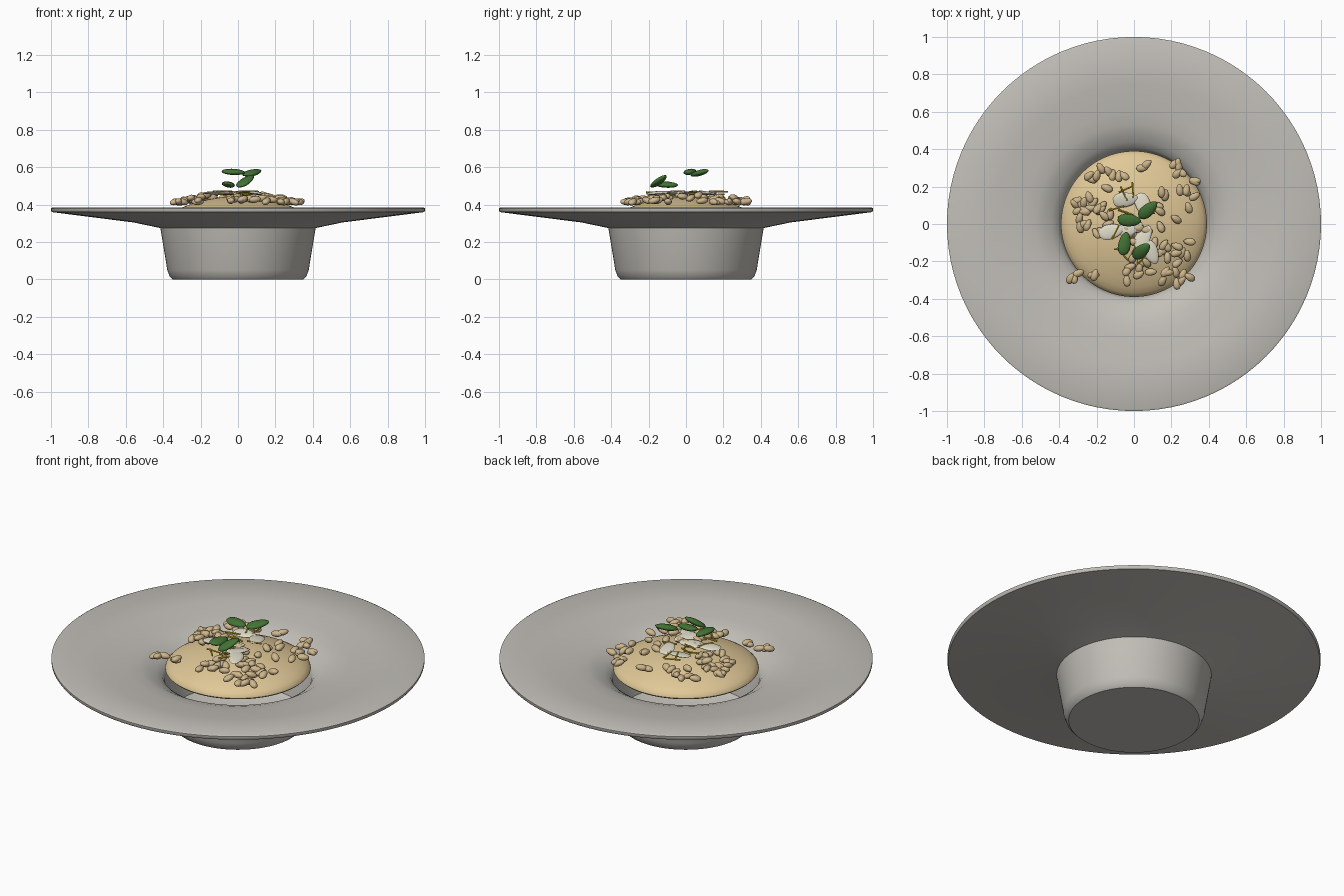
import bpy, bmesh, math, random
from mathutils import Matrix, Vector, Euler

random.seed(7)
cube = bpy.data.objects.get("Cube")
if cube:
    bpy.data.objects.remove(cube)


def material(name, *rgb):
    mat = bpy.data.materials.new(name)
    mat.use_nodes = True
    mat.diffuse_color = (*rgb, 1)
    mat.node_tree.nodes["Principled BSDF"].inputs["Base Color"].default_value = (*rgb, 1)
    return mat


stone = material("warm_grey", .54, .52, .48)
cream = material("custard_cream", .75, .58, .31)
grain_tan = material("toasted_tan", .62, .47, .26)
ivory = material("ivory", .74, .71, .58)
green = material("leaf_green", .055, .17, .035)
yellow = material("saffron_yellow", .72, .5, .02)


def finish(name, bm, mat, angle=40):
    mesh = bpy.data.meshes.new(name)
    bmesh.ops.recalc_face_normals(bm, faces=bm.faces)
    bm.to_mesh(mesh)
    bm.free()
    mesh.materials.append(mat)
    obj = bpy.data.objects.new(name, mesh)
    bpy.context.collection.objects.link(obj)
    bpy.ops.object.select_all(action="DESELECT")
    obj.select_set(True)
    bpy.context.view_layer.objects.active = obj
    bpy.ops.object.shade_smooth_by_angle(angle=math.radians(angle))
    return obj


def lathe(name, profile, mat):
    """Spin a radius/height profile around z."""
    bm = bmesh.new()
    verts = [bm.verts.new((r, 0, z)) for r, z in profile]
    edges = [bm.edges.new(pair) for pair in zip(verts, verts[1:])]
    bmesh.ops.spin(bm, geom=verts + edges, cent=(0, 0, 0), axis=(0, 0, 1),
                   angle=math.tau, steps=96, use_duplicate=False)
    bmesh.ops.remove_doubles(bm, verts=bm.verts, dist=0.0005)
    return finish(name, bm, mat)


def placed(spot, size, turn):
    return Matrix.LocRotScale(Vector(spot), Euler(turn), Vector(size))


def add_pod(bm, spot, size, turn, taper=0.0):
    """Ellipsoid whose +x end can be narrowed."""
    new = bmesh.ops.create_uvsphere(bm, u_segments=14, v_segments=8, radius=1)["verts"]
    for v in new:
        v.co.y *= 1 - taper * v.co.x
    bmesh.ops.transform(bm, matrix=placed(spot, size, turn), verts=new)


# Wide-rimmed bowl with a deep hollow well
lathe("bowl", [
    (0, 0), (.35, 0), (.365, .015), (.378, .05), (.415, .275), (.56, .305),
    (.995, .36), (1, .368), (1, .38), (.99, .385), (.75, .368), (.6, .352),
    (.53, .341), (.48, .325), (.44, .302), (.405, .28), (.392, .255),
    (.355, .05), (.33, .03), (0, .03)], stone)

# Domed custard filling
lathe("custard", [
    (0, .443), (.08, .44), (.16, .428), (.24, .407), (.3, .385), (.34, .368),
    (.37, .35), (.387, .333), (.39, .322), (.383, .314), (.36, .31), (0, .31)], cream)

# Toasted grains: each patch is centre, half extent and count
patches = [(-.21, .12, .11, .18, 28), (-.02, .28, .1, .04, 5),
           (.22, .18, .11, .16, 17), (.09, -.16, .14, .15, 24),
           (.23, -.2, .07, .12, 14), (-.27, -.29, .07, .04, 5)]
bm = bmesh.new()
for cx, cy, wide, deep, count in patches:
    for _ in range(count):
        x = cx + random.uniform(-wide, wide)
        y = cy + random.uniform(-deep, deep)
        z = .452 - .3 * (x * x + y * y) + random.uniform(-.008, .008)
        add_pod(bm, (x, y, max(z, .415)), (.033, .02, .017),
                (random.uniform(-.4, .4), random.uniform(-.35, .35),
                 random.uniform(0, math.pi)), .2)
finish("grains", bm, grain_tan, 60)

# Flaked nuts
bm = bmesh.new()
for x, y, heading in [(-.045, .13, 5), (-.12, -.04, 15), (.05, .1, -70),
                      (.05, -.07, 60), (.09, -.15, -65), (-.02, -.02, 20)]:
    add_pod(bm, (x, y, .463), (.07, .04, .009),
            (random.uniform(-.15, .15), random.uniform(-.1, .1),
             math.radians(heading)), .25)
finish("nut_flakes", bm, ivory, 60)

# Saffron threads
bm = bmesh.new()
for _ in range(16):
    spot = (random.uniform(-.1, .11), random.uniform(-.2, .2), random.uniform(.452, .472))
    turn = (math.pi / 2, random.uniform(-.2, .2), random.uniform(0, math.pi))
    bmesh.ops.create_cone(bm, cap_ends=True, segments=8, radius1=.005, radius2=.004,
                          depth=.085, matrix=placed(spot, (1, 1, 1), turn))
finish("saffron_threads", bm, yellow)

# Green leaves on top: position, heading and tilt
leaves = [(.075, .075, .57, 42, -.2), (-.025, .02, .575, -5, .05),
          (-.05, -.105, .507, 80, .05), (.04, -.145, .525, 42, -.5)]
bm = bmesh.new()
for x, y, z, heading, tilt in leaves:
    add_pod(bm, (x, y, z), (.064, .034, .016), (.15, tilt, math.radians(heading)), .2)
finish("leaves", bm, green, 60)
